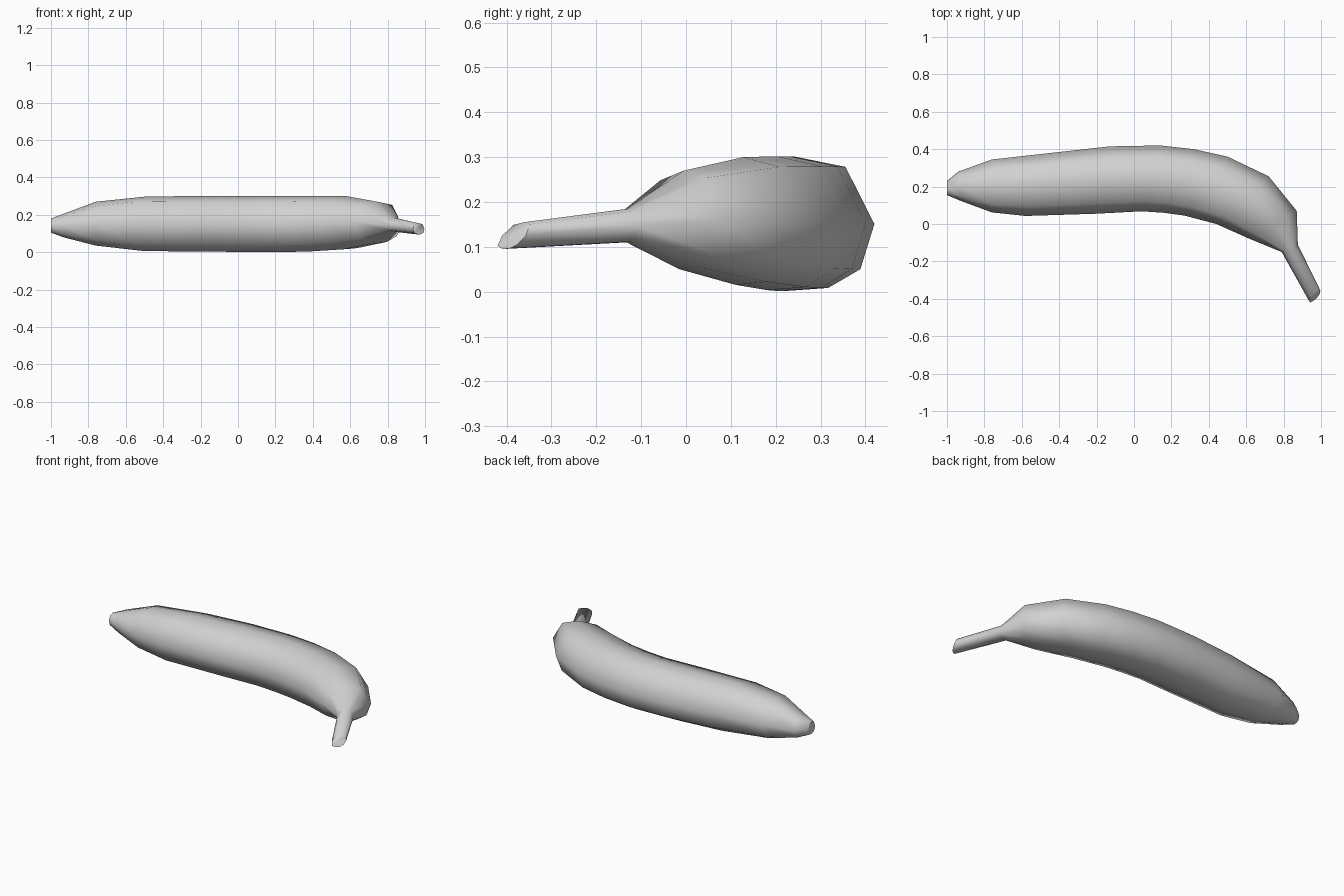
import bpy, bmesh, math
from mathutils import Vector

cube = bpy.data.objects.get("Cube")
if cube:
    bpy.data.objects.remove(cube, do_unlink=True)

# Corner directions of the slightly uneven cross-section, in degrees from the outer side
CORNERS = (0, 55, 90, 130, 180, 225, 265, 290, 322)
FULLNESS = .82

# Cross-sections from blossom end to stem: outer x, y, inner x, y, low z, high z
SECTIONS = [
    (-1, .23, -1, .155, .105, .18),
    (-.94, .28, -.93, .125, .08, .205),
    (-.76, .345, -.76, .062, .035, .27),
    (-.4, .385, -.58, .043, .006, .298),
    (-.13, .415, -.2, .055, .003, .301),
    (.14, .42, .04, .068, .001, .301),
    (.32, .4, .16, .06, .001, .302),
    (.5, .36, .27, .045, .003, .302),
    (.72, .255, .44, 0, .015, .3),
    (.87, .07, .62, -.08, .05, .27),
    (.876, -.11, .79, -.15, .11, .185),
    (.997, -.357, .935, -.41, .095, .155),
]


def rounded(value):
    """Push a sine or cosine outwards for a fuller oval."""
    return math.copysign(abs(value) ** FULLNESS, value)


def add_ring(bm, section, slant):
    """Full oval ring between an outer and an inner point; slant shifts the top back."""
    ox, oy, ix, iy, low, high = section
    centre = Vector((ox + ix, oy + iy, low + high)) / 2
    side = Vector((ox - ix, oy - iy, 0)) / 2
    up = Vector((0, slant, (high - low) / 2))
    angles = [math.radians(a) for a in CORNERS]
    return [bm.verts.new(centre + side * rounded(math.cos(a)) + up * rounded(math.sin(a)))
            for a in angles]


# Fruit and stem as one lofted skin
bm = bmesh.new()
rings = [add_ring(bm, s, .022 if s is SECTIONS[-1] else 0) for s in SECTIONS]
for a, b in zip(rings, rings[1:]):
    for i in range(len(CORNERS)):
        j = (i + 1) % len(CORNERS)
        bm.faces.new((a[i], a[j], b[j], b[i]))
bm.faces.new(rings[0])
bm.faces.new(rings[-1])
bmesh.ops.recalc_face_normals(bm, faces=bm.faces)

mesh = bpy.data.meshes.new("banana")
bm.to_mesh(mesh)
bm.free()
banana = bpy.data.objects.new("banana", mesh)
bpy.context.collection.objects.link(banana)

# Plain grey skin
skin = bpy.data.materials.new("light_grey_skin")
skin.use_nodes = True
colour = (.64, .64, .64, 1)
skin.diffuse_color = colour
skin.node_tree.nodes["Principled BSDF"].inputs["Base Color"].default_value = colour
mesh.materials.append(skin)

# Smooth sides, crisp end caps
bpy.ops.object.select_all(action="DESELECT")
banana.select_set(True)
bpy.context.view_layer.objects.active = banana
bpy.ops.object.shade_smooth_by_angle(angle=math.radians(60))
